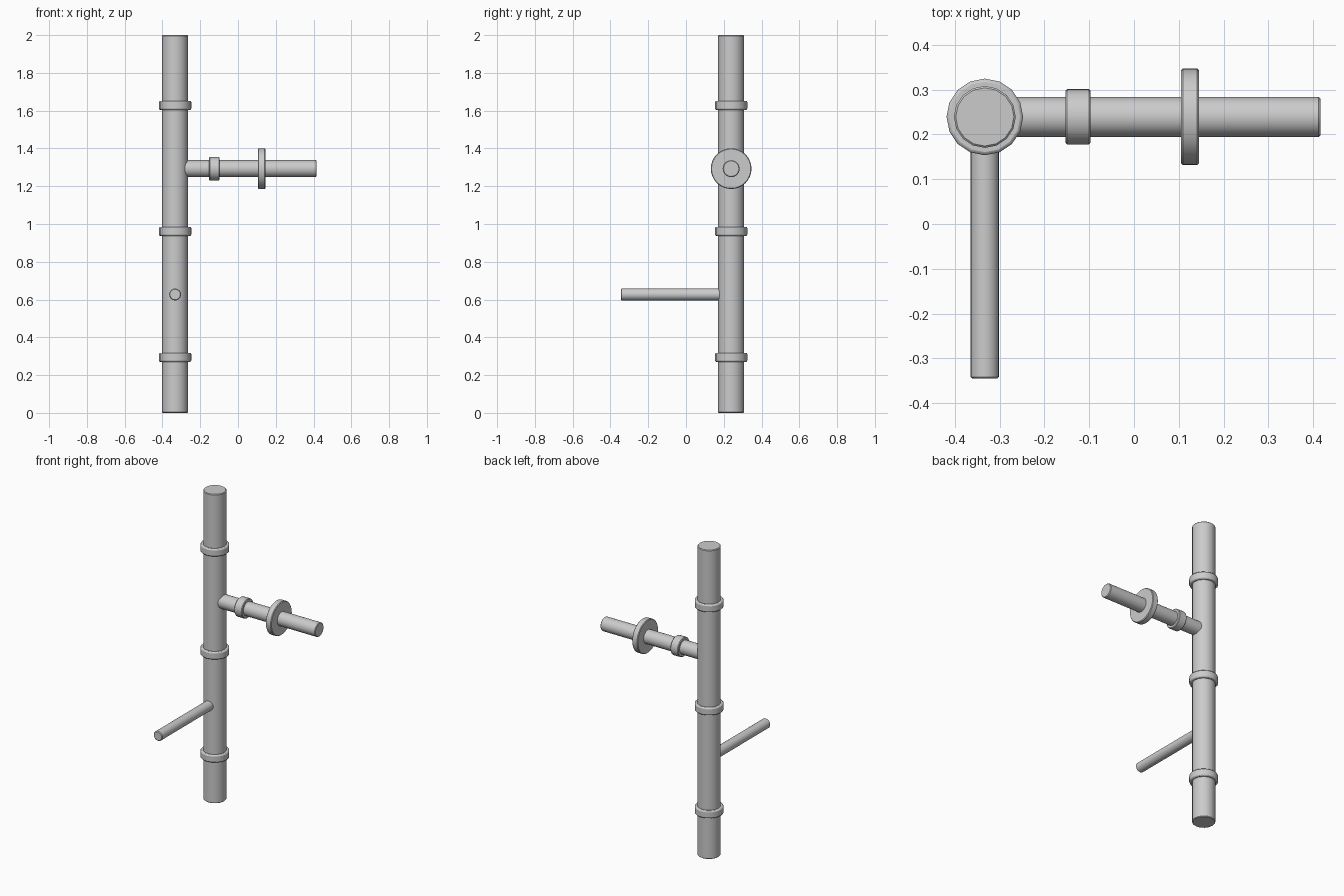
import bpy, math
from mathutils import Vector

if "Cube" in bpy.data.objects:
    bpy.data.objects.remove(bpy.data.objects["Cube"])

CX, CY = -0.333, 0.239   # axis of the main pipe


def rod(name, start, end, radius, sides=16, bevel=0.004, segments=1):
    """Capped cylinder between two points with softened rims."""
    a, b = Vector(start), Vector(end)
    bpy.ops.mesh.primitive_cylinder_add(
        vertices=sides, radius=radius, depth=(b - a).length, location=(a + b) / 2,
        rotation=(b - a).to_track_quat('Z', 'Y').to_euler())
    ob = bpy.context.object
    ob.name = name
    mod = ob.modifiers.new("soft_rim", 'BEVEL')
    mod.width = bevel
    mod.segments = segments
    mod.limit_method = 'ANGLE'
    mod.angle_limit = math.radians(50)
    bpy.ops.object.shade_smooth_by_angle(angle=math.radians(50))
    return ob


# Upright pipe with three evenly spaced collars
rod("main_pipe", (CX, CY, 0), (CX, CY, 2), 0.069)
for i in range(3):
    z = 0.294 + i * 0.667
    rod(f"main_collar_{i + 1}", (CX, CY, z - 0.024), (CX, CY, z + 0.024),
        0.0855, bevel=0.007, segments=2)

# Side branch towards +x, with a coupling and a flange
BZ = 1.293
rod("side_branch", (-0.285, CY, BZ), (0.416, CY, BZ), 0.0447, sides=32)
rod("branch_coupling", (-0.153, CY, BZ), (-0.097, CY, BZ), 0.062, sides=32)
rod("branch_flange", (0.105, CY, BZ), (0.145, CY, BZ), 0.1078, sides=32)

# Thin outlet towards the front
rod("front_outlet", (CX, 0.19, 0.627), (CX, -0.345, 0.627), 0.0315, sides=24)
